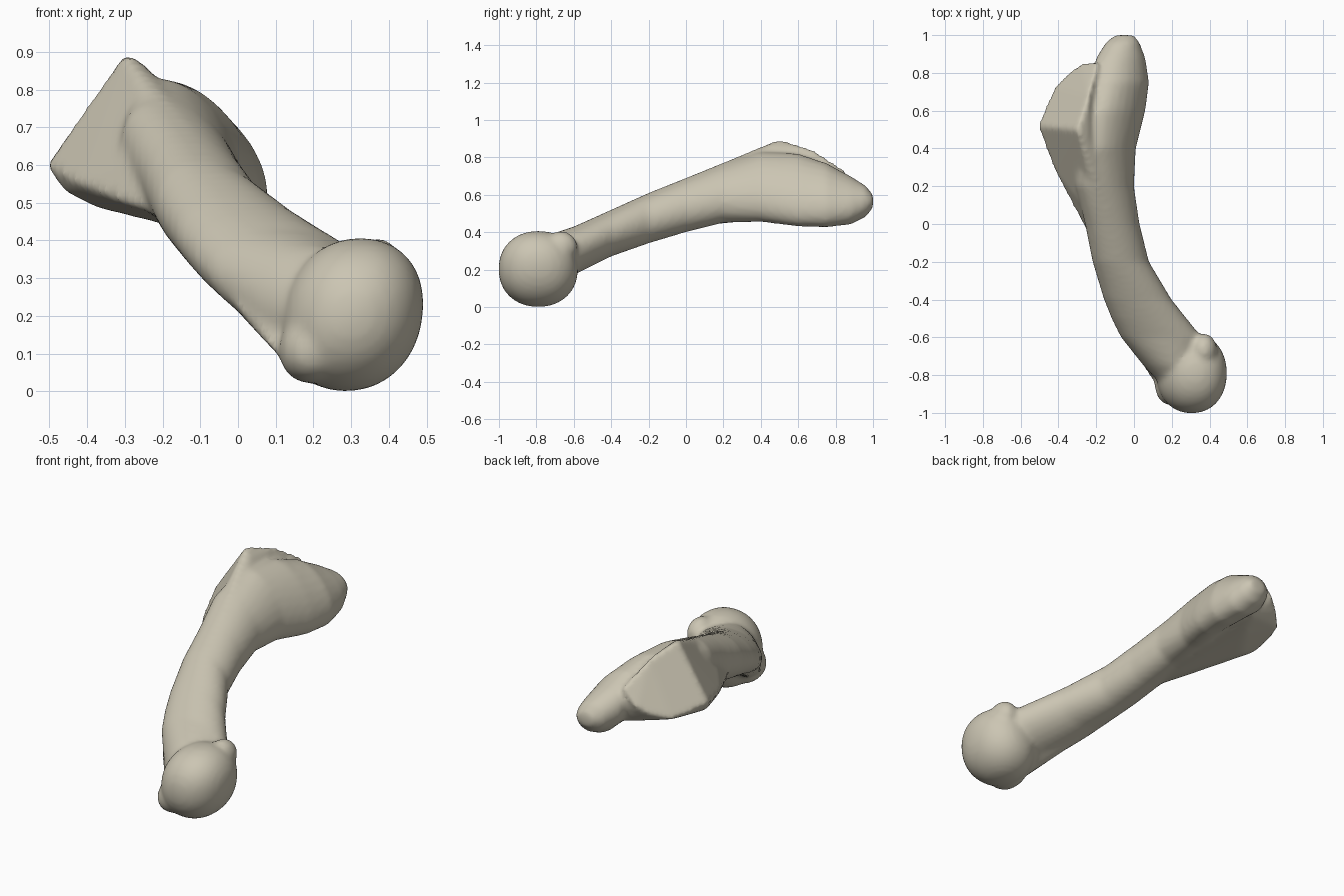
import bpy, bmesh, math
from mathutils import Vector

cube = bpy.data.objects.get("Cube")
if cube:
    bpy.data.objects.remove(cube, do_unlink=True)

bone = bpy.data.materials.new("bone ivory")
bone.use_nodes = True
COLOUR = (0.60, 0.56, 0.45, 1)
bone.diffuse_color = COLOUR
bone.node_tree.nodes["Principled BSDF"].inputs["Base Color"].default_value = COLOUR


def loft(bm, sections, sides=24):
    """Skin skewed ovals given as y, x min, x max, z min, z max, skew."""
    rings = []
    for y, x0, x1, z0, z1, skew in sections:
        ring = []
        for i in range(sides):
            a = math.tau * i / sides
            ring.append(bm.verts.new(((x0 + x1) / 2 + (x1 - x0) / 2 * math.cos(a), y,
                                      (z0 + z1) / 2 + (z1 - z0) / 2 * math.sin(a + skew))))
        rings.append(ring)
    for a, b in zip(rings, rings[1:]):
        for i in range(sides):
            j = (i + 1) % sides
            bm.faces.new((a[i], a[j], b[j], b[i]))
    bm.faces.new(rings[0][::-1])
    bm.faces.new(rings[-1])


def hull(bm, points):
    """Closed convex block around the points."""
    verts = [bm.verts.new(p) for p in points]
    out = bmesh.ops.convex_hull(bm, input=verts)
    spare = [v for v in out["geom_interior"] if isinstance(v, bmesh.types.BMVert)]
    bmesh.ops.delete(bm, geom=spare, context="VERTS")


def knob(bm, centre, radii, power=2.0, lean=0.0):
    """Rounded knob; higher power is boxier, lean shifts the top towards +x."""
    made = bmesh.ops.create_icosphere(bm, subdivisions=4, radius=1)
    for v in made["verts"]:
        k = sum(abs(c) ** power for c in v.co) ** (-1 / power)
        v.co = Vector(c * k * r + o for c, r, o in zip(v.co, radii, centre))
        v.co.x += lean * (v.co.z - centre[2])


bm = bmesh.new()

# Shaft running into the rear tuberosity
loft(bm, [
    (-0.88, 0.17, 0.38, 0.08, 0.30, 0),
    (-0.75, 0.05, 0.38, 0.09, 0.38, 0),
    (-0.60, -0.07, 0.36, 0.17, 0.43, -0.1),
    (-0.50, -0.12, 0.28, 0.22, 0.475, -0.1),
    (-0.40, -0.16, 0.20, 0.27, 0.52, -0.1),
    (-0.20, -0.22, 0.08, 0.34, 0.61, -0.15),
    (0.00, -0.26, 0.03, 0.40, 0.69, -0.2),
    (0.20, -0.31, 0.00, 0.45, 0.77, -0.3),
    (0.40, -0.30, 0.01, 0.455, 0.83, -0.45),
    (0.60, -0.25, 0.06, 0.43, 0.82, -0.55),
    (0.75, -0.22, 0.08, 0.425, 0.77, -0.45),
    (0.88, -0.20, 0.06, 0.44, 0.70, -0.3),
    (0.96, -0.15, 0.03, 0.48, 0.65, -0.1),
    (1.00, -0.10, 0.00, 0.53, 0.60, 0),
])

# Flared base with its flat joint face
hull(bm, [
    (-0.30, 0.50, 0.90), (-0.51, 0.52, 0.60), (-0.46, 0.47, 0.53),
    (-0.46, 0.64, 0.575), (-0.42, 0.73, 0.56), (-0.35, 0.80, 0.59),
    (-0.28, 0.85, 0.64), (-0.19, 0.86, 0.73), (-0.24, 0.68, 0.845),
    (-0.37, 0.48, 0.485), (-0.24, 0.45, 0.86), (-0.42, 0.28, 0.55),
    (-0.31, 0.09, 0.53), (-0.24, -0.06, 0.48), (-0.20, 0.02, 0.67),
    (-0.12, 0.00, 0.69), (-0.15, 0.02, 0.43), (-0.30, 0.27, 0.475),
    (-0.25, 0.65, 0.49), (-0.17, 0.80, 0.51),
])

# Lower ridge carrying the shaft down to the head
hull(bm, [
    (0.10, -0.83, 0.10), (0.17, -0.82, 0.04), (0.13, -0.78, 0.21),
    (0.25, -0.72, 0.10), (-0.01, -0.68, 0.23), (0.04, -0.60, 0.18),
    (-0.13, -0.40, 0.36), (-0.09, -0.38, 0.31), (0.00, -0.40, 0.40),
])

# Rounded head with its upper and lower tubercles
knob(bm, (0.305, -0.79, 0.203), (0.185, 0.212, 0.203), 2.15, 0.1)
knob(bm, (0.37, -0.67, 0.32), (0.07, 0.09, 0.085))
knob(bm, (0.20, -0.84, 0.11), (0.09, 0.12, 0.09), 2.2)

bmesh.ops.recalc_face_normals(bm, faces=bm.faces[:])
mesh = bpy.data.meshes.new("foot_bone")
bm.to_mesh(mesh)
bm.free()
mesh.materials.append(bone)
obj = bpy.data.objects.new("foot_bone", mesh)
bpy.context.collection.objects.link(obj)

# Blend the parts into one skin
remesh = obj.modifiers.new("blend", "REMESH")
remesh.mode = "VOXEL"
remesh.voxel_size = 0.016
remesh.use_smooth_shade = True
soften = obj.modifiers.new("soften", "SMOOTH")
soften.factor = 0.5
soften.iterations = 5
